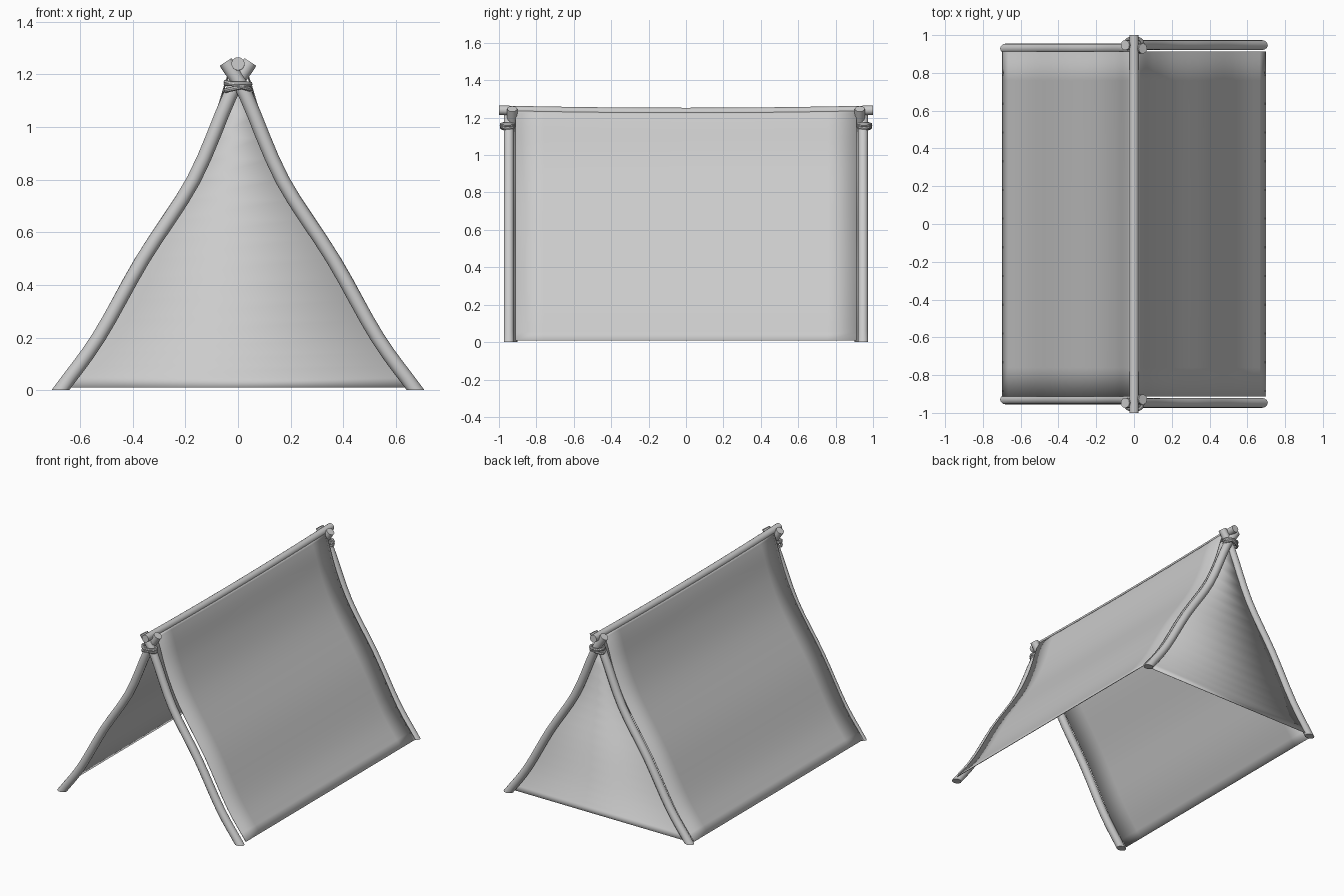
import bpy, bmesh, math
from mathutils import Vector

old = bpy.data.objects.get("Cube")
if old:
    bpy.data.objects.remove(old, do_unlink=True)

grey = bpy.data.materials.new("plain grey")
grey.use_nodes = True
grey.diffuse_color = (0.6, 0.6, 0.6, 1)
grey.node_tree.nodes["Principled BSDF"].inputs["Base Color"].default_value = (0.6, 0.6, 0.6, 1)


def finish(name, bm, angle=40):
    bmesh.ops.recalc_face_normals(bm, faces=bm.faces)
    mesh = bpy.data.meshes.new(name)
    bm.to_mesh(mesh)
    bm.free()
    obj = bpy.data.objects.new(name, mesh)
    bpy.context.collection.objects.link(obj)
    mesh.materials.append(grey)
    bpy.ops.object.select_all(action='DESELECT')
    obj.select_set(True)
    bpy.context.view_layer.objects.active = obj
    bpy.ops.object.shade_smooth_by_angle(angle=math.radians(angle))
    return obj


def smooth_path(points, steps=4):
    """Catmull-Rom curve through the points."""
    p = [Vector(q) for q in points]
    p = [2 * p[0] - p[1]] + p + [2 * p[-1] - p[-2]]
    out = []
    for a, b, c, d in zip(p, p[1:], p[2:], p[3:]):
        for i in range(steps):
            t = i / steps
            out.append(0.5 * (2 * b + (c - a) * t + (2 * a - 5 * b + 4 * c - d) * t ** 2
                              + (3 * b - a - 3 * c + d) * t ** 3))
    return out + [p[-2]]


def tube(name, path, radius, sides=12, closed=False, ground_cut=False, up=Vector((0, 1, 0))):
    bm = bmesh.new()
    rings = []
    n = len(path)
    for i, p in enumerate(path):
        after = path[(i + 1) % n] if closed else path[min(i + 1, n - 1)]
        before = path[i - 1] if closed else path[max(i - 1, 0)]
        tan = (after - before).normalized()
        u = tan.cross(up).normalized()
        v = u.cross(tan)
        ring = []
        for k in range(sides):
            a = math.tau * k / sides
            co = p + radius * (math.cos(a) * u + math.sin(a) * v)
            if ground_cut and i == 0:
                co -= tan * (co.z / tan.z)
            ring.append(bm.verts.new(co))
        rings.append(ring)
    pairs = list(zip(rings, rings[1:])) + ([(rings[-1], rings[0])] if closed else [])
    for r, s in pairs:
        for k in range(sides):
            m = (k + 1) % sides
            bm.faces.new((r[k], r[m], s[m], s[k]))
    if not closed:
        bm.faces.new(rings[0])
        bm.faces.new(rings[-1])
    return finish(name, bm)


# Half profiles: distance from the middle, height
pole_line = [(0.675, 0), (0.53, 0.2), (0.36, 0.5), (0.168, 0.8), (0.03, 1.12), (-0.047, 1.247)]
cloth_line = [(0.7, 0.01), (0.56, 0.2), (0.392, 0.5), (0.198, 0.8),
              (0.104, 1.0), (0.05, 1.17), (0.024, 1.24)]


def ridge_sag(y):
    return 0.012 * (1 - min(1, abs(y)) ** 2)


# Crossed, bent poles and rope lashings at each end
for end, ey in (("front", -1), ("back", 1)):
    for side, sx, py in (("right", -1, 0.929), ("left", 1, 0.947)):
        path = smooth_path([(sx * x, ey * py, z) for x, z in pole_line])
        tube(f"{end}_{side}_pole", path, 0.027, ground_cut=True)
    for i, tilt in enumerate((0.25, -0.3, 0.0)):
        loop = []
        for k in range(24):
            a = math.tau * k / 24
            x = 0.046 * math.cos(a)
            loop.append(Vector((x, ey * (0.953 + 0.034 * math.sin(a)),
                                1.15 + 0.007 * i + tilt * x)))
        tube(f"{end}_lashing_{i + 1}", loop, 0.009, 8, closed=True, up=Vector((0, 0, 1)))

# Ridge pole, bowed slightly in the middle
tube("ridge_pole", [Vector((0, y / 8, 1.24 - ridge_sag(y / 8))) for y in range(-8, 9)],
     0.025, 16, up=Vector((0, 0, 1)))

# Cloth sides, hanging from the ridge to the ground
for side, sx in (("right", -1), ("left", 1)):
    bm = bmesh.new()
    columns = []
    for k in range(13):
        y = -0.912 + 1.824 * k / 12
        columns.append([bm.verts.new((sx * p.x, y, p.y - ridge_sag(y) * (p.y / 1.24) ** 4))
                        for p in smooth_path(cloth_line)])
    for c, d in zip(columns, columns[1:]):
        for a, b, e, f in zip(c, c[1:], d[1:], d):
            bm.faces.new((a, b, e, f))
    cloth = finish(f"{side}_cloth", bm)
    mod = cloth.modifiers.new("thickness", 'SOLIDIFY')
    mod.thickness = 0.004

# Back wall, filling the space between the back poles
bm = bmesh.new()
rows = []
for p in smooth_path(pole_line[:-1]):
    z = max(p.y, 0.01)
    rows.append([bm.verts.new((s * p.x, 0.932, z)) for s in (-1, 1)])
for r, s in zip(rows, rows[1:]):
    bm.faces.new((r[0], r[1], s[1], s[0]))
wall = finish("back_wall", bm)
wall.modifiers.new("thickness", 'SOLIDIFY').thickness = 0.004
